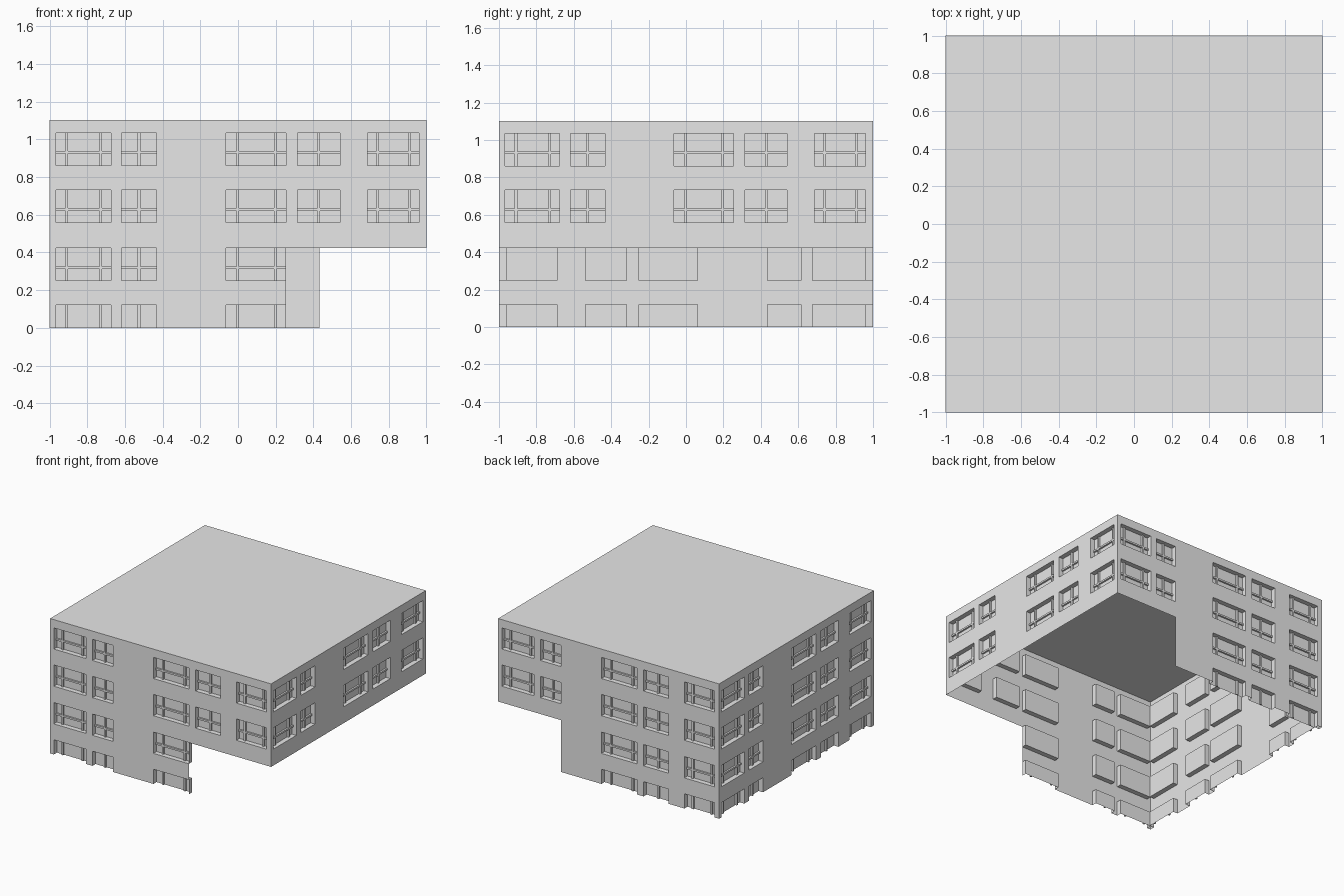
import bpy, bmesh
from math import pi
from mathutils import Matrix, Vector

if "Cube" in bpy.data.objects:
    bpy.data.objects.remove(bpy.data.objects["Cube"], do_unlink=True)

HALF, TOP, CUT, DEPTH = 1.0, 1.103, 0.424, 0.04
WINDOWS = [(-.967, -.675), (-.617, -.433), (-.065, .255), (.316, .541), (.686, .96)]
ROWS = [(0, .12), (.25, CUT), (.558, .732), (.862, 1.035)]

grey = bpy.data.materials.new("plain_grey")
grey.use_nodes = True
grey.diffuse_color = (.8, .8, .8, 1)
grey.node_tree.nodes["Principled BSDF"].inputs["Base Color"].default_value = (.8, .8, .8, 1)


def finish(name, bm, turn):
    bm.transform(Matrix.Rotation(turn, 4, "Z"))
    mesh = bpy.data.meshes.new(name)
    bm.to_mesh(mesh)
    bm.free()
    mesh.materials.append(grey)
    bpy.context.collection.objects.link(bpy.data.objects.new(name, mesh))


def add_bar(bm, u0, u1, z0, z1):
    # Slim glazing bar standing on the recessed pane
    thick = .014
    centre = Vector(((u0 + u1) / 2, DEPTH - HALF - thick / 2, (z0 + z1) / 2))
    size = Matrix.Diagonal((u1 - u0, thick, z1 - z0, 1))
    bmesh.ops.create_cube(bm, size=1, matrix=Matrix.Translation(centre) @ size)


def glaze(bm, u0, u1, z0, z1):
    w, t = u1 - u0, .007
    splits = (.5,) if w < .25 else (.2, .82)
    for f in splits:
        u = u0 + f * w
        add_bar(bm, u - t, u + t, z0, z1)
    if z0 > 0:
        z = z0 + .4 * (z1 - z0)
        add_bar(bm, u0, u1, z - t, z + t)


def build_wall(name, turn, low_from, low_to):
    # The wall is a sheet cut on a grid; each window cell is pushed inward
    wall, bars = bmesh.new(), bmesh.new()
    us = sorted({-HALF, HALF, *(u for w in WINDOWS for u in w)})
    zs = sorted({TOP, *(z for r in ROWS for z in r)})
    for u0, u1 in zip(us, us[1:]):
        for z0, z1 in zip(zs, zs[1:]):
            if z0 < CUT and not (low_from <= u0 and u1 <= low_to):
                continue
            outer = [Vector((u, -HALF, z)) for u, z in
                     ((u0, z0), (u1, z0), (u1, z1), (u0, z1))]
            face = outer
            if (u0, u1) in WINDOWS and (z0, z1) in ROWS:
                face = [p + Vector((0, DEPTH, 0)) for p in outer]
                for i in range(4):
                    j = (i + 1) % 4
                    if i == 0 and z0 == 0:
                        continue  # ground row has no sill
                    wall.faces.new([wall.verts.new(p) for p in
                                    (outer[i], outer[j], face[j], face[i])])
                glaze(bars, u0, u1, z0, z1)
            wall.faces.new([wall.verts.new(p) for p in face])
    bmesh.ops.remove_doubles(wall, verts=wall.verts, dist=.0001)
    finish(name + "_wall", wall, turn)
    finish(name + "_window_bars", bars, turn)


# Four walls share one window pattern; the lower storeys stop short on +x
build_wall("front", 0, -HALF, .255)
build_wall("left", pi / 2, 2, 2)
build_wall("back", pi, -.433, HALF)
build_wall("right", -pi / 2, -HALF, HALF)

# Flat roof
roof = bmesh.new()
bmesh.ops.create_grid(roof, x_segments=1, y_segments=1, size=HALF,
                      matrix=Matrix.Translation((0, 0, TOP)))
finish("roof", roof, 0)
